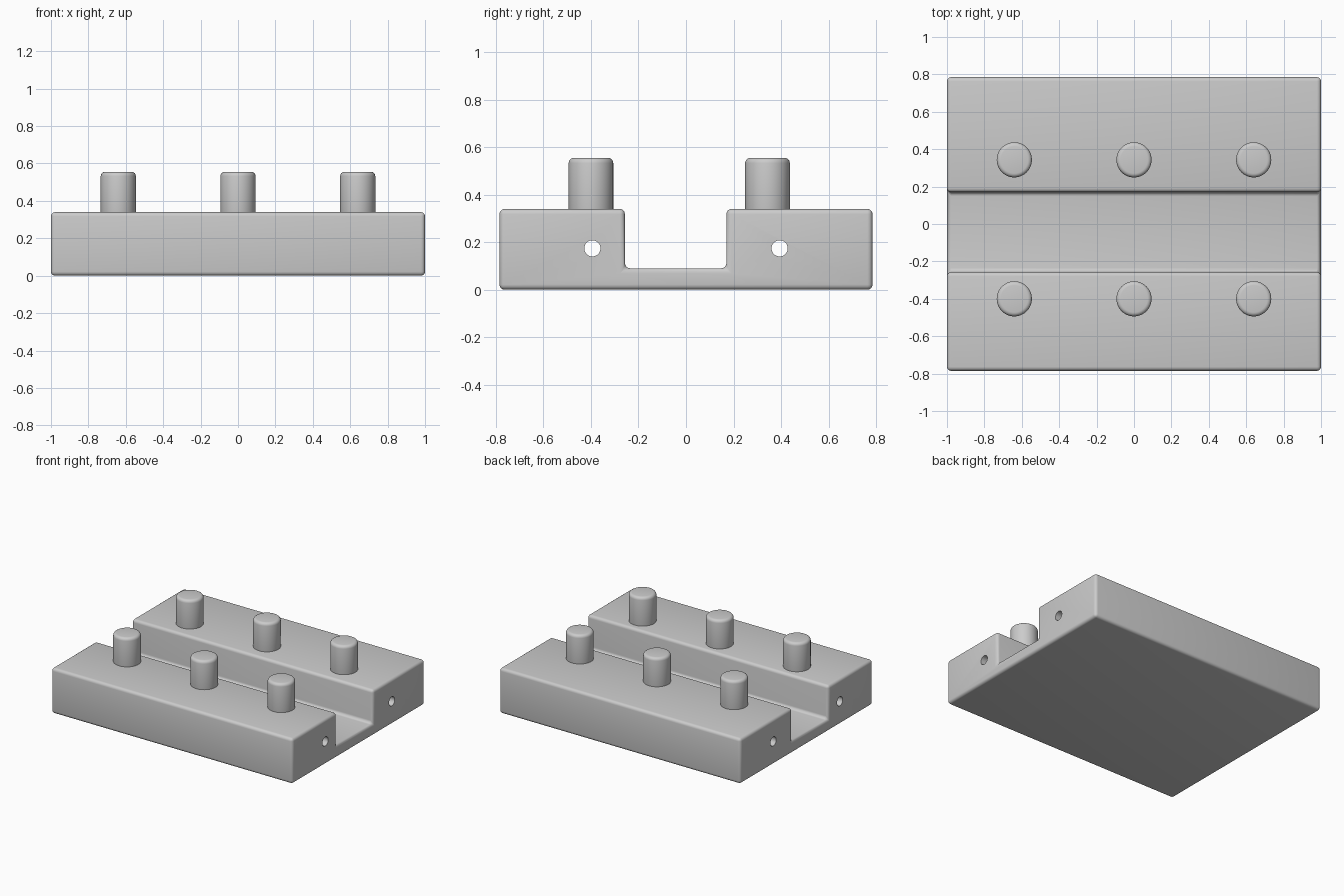
import bpy
import bmesh
import math
from mathutils import Matrix, Vector

default_cube = bpy.data.objects.get("Cube")
if default_cube:
    bpy.data.objects.remove(default_cube, do_unlink=True)

GREY = (0.6, 0.6, 0.6, 1.0)
grey = bpy.data.materials.new("plain_grey")
grey.use_nodes = True
grey.diffuse_color = GREY
grey.node_tree.nodes["Principled BSDF"].inputs["Base Color"].default_value = GREY

ROUND = 0.022


def add_object(name, bm):
    bmesh.ops.recalc_face_normals(bm, faces=bm.faces)
    mesh = bpy.data.meshes.new(name)
    bm.to_mesh(mesh)
    bm.free()
    obj = bpy.data.objects.new(name, mesh)
    bpy.context.collection.objects.link(obj)
    mesh.materials.append(grey)
    return obj


def activate(obj):
    bpy.ops.object.select_all(action='DESELECT')
    obj.select_set(True)
    bpy.context.view_layer.objects.active = obj


def cylinder(name, radius, length, matrix, segments):
    bm = bmesh.new()
    bmesh.ops.create_cone(bm, cap_ends=True, segments=segments, radius1=radius,
                          radius2=radius, depth=length, matrix=matrix)
    return add_object(name, bm)


def round_edges(obj):
    bevel = obj.modifiers.new("rounded_edges", 'BEVEL')
    bevel.width = ROUND
    bevel.segments = 4
    bevel.limit_method = 'ANGLE'
    bevel.angle_limit = math.radians(40)
    activate(obj)
    bpy.ops.object.modifier_apply(modifier=bevel.name)


# Channelled base: U profile extruded along x
HALF_Y, TOP, FLOOR = 0.785, 0.34, 0.09
FRONT_WALL, BACK_WALL = -0.257, 0.17
profile = [(-HALF_Y, 0), (HALF_Y, 0), (HALF_Y, TOP), (BACK_WALL, TOP),
           (BACK_WALL, FLOOR), (FRONT_WALL, FLOOR), (FRONT_WALL, TOP), (-HALF_Y, TOP)]
bm = bmesh.new()
face = bm.faces.new([bm.verts.new((-1, y, z)) for y, z in profile])
extruded = bmesh.ops.extrude_face_region(bm, geom=[face])
bmesh.ops.translate(bm, vec=Vector((2, 0, 0)),
                    verts=[g for g in extruded["geom"] if isinstance(g, bmesh.types.BMVert)])
base = add_object("channelled_base", bm)
round_edges(base)

# Long round bores through both rails
for y in (-0.394, 0.394):
    matrix = Matrix.Translation((0, y, 0.174)) @ Matrix.Rotation(math.pi / 2, 4, 'Y')
    cutter = cylinder("bore_cutter", 0.034, 2.4, matrix, 32)
    cutter.hide_render = True
    cut = base.modifiers.new("bore", 'BOOLEAN')
    cut.operation = 'DIFFERENCE'
    cut.solver = 'EXACT'
    cut.object = cutter
    activate(base)
    bpy.ops.object.modifier_apply(modifier=cut.name)
    bpy.data.objects.remove(cutter, do_unlink=True)

# Three pegs on each rail
PEG_TOP, PEG_BASE = 0.555, 0.3
pegs = []
for side, y in (("front", -0.4), ("back", 0.343)):
    for place, x in (("right", -0.64), ("middle", 0), ("left", 0.64)):
        matrix = Matrix.Translation((x, y, (PEG_TOP + PEG_BASE) / 2))
        peg = cylinder(f"{side}_{place}_peg", 0.094, PEG_TOP - PEG_BASE, matrix, 48)
        round_edges(peg)
        pegs.append(peg)

# Smooth rounded surfaces with crisp bore rims
for obj in [base] + pegs:
    activate(obj)
    bpy.ops.object.shade_smooth_by_angle(angle=math.radians(30))
